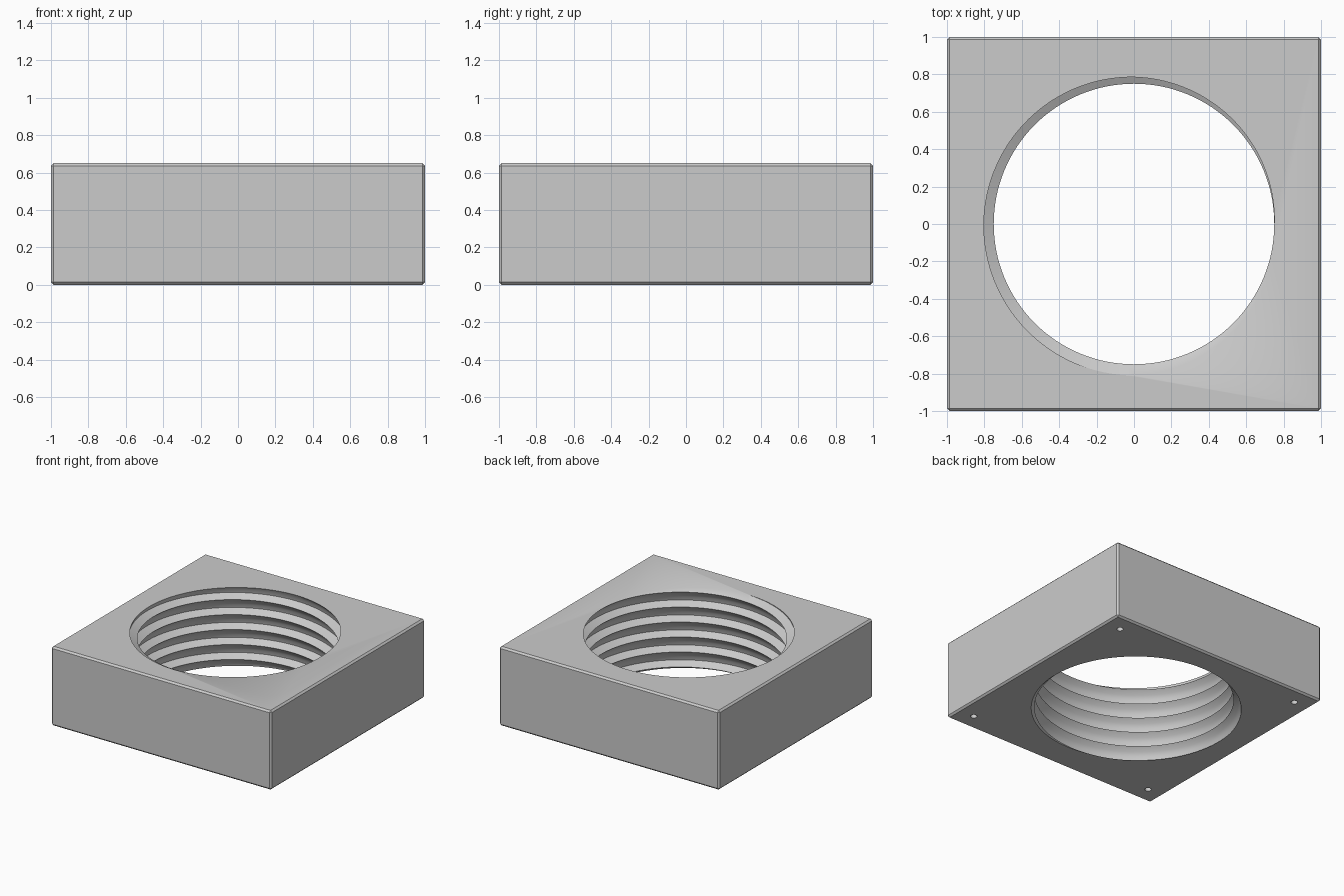
import bpy, bmesh, math
from mathutils import Matrix

if "Cube" in bpy.data.objects:
    bpy.data.objects.remove(bpy.data.objects["Cube"], do_unlink=True)

HEIGHT, CHAMFER, PITCH, STEPS = 0.65, 0.014, 0.123, 128
# thread radius through one pitch, going up: shallow upper flank, curved lower flank
PROFILE = [(0, 0.75), (0.25, 0.81), (0.5, 0.803), (0.75, 0.785)]

grey = bpy.data.materials.new("plain grey")
grey.use_nodes = True
colour = (0.6, 0.6, 0.6, 1)
grey.diffuse_color = colour
grey.node_tree.nodes["Principled BSDF"].inputs["Base Color"].default_value = colour


def finish(bm, name):
    bmesh.ops.recalc_face_normals(bm, faces=bm.faces)
    mesh = bpy.data.meshes.new(name)
    bm.to_mesh(mesh)
    bm.free()
    mesh.materials.append(grey)
    obj = bpy.data.objects.new(name, mesh)
    bpy.context.collection.objects.link(obj)
    return obj


def subtract(target, cutter):
    mod = target.modifiers.new("cut", 'BOOLEAN')
    mod.operation, mod.solver, mod.object = 'DIFFERENCE', 'EXACT', cutter
    bpy.context.view_layer.objects.active = target
    bpy.ops.object.modifier_apply(modifier=mod.name)
    bpy.data.objects.remove(cutter, do_unlink=True)


# square block with small chamfers
bm = bmesh.new()
bmesh.ops.create_cube(bm, size=1, matrix=Matrix.Translation((0, 0, HEIGHT / 2))
                      @ Matrix.Diagonal((2, 2, HEIGHT, 1)))
bmesh.ops.bevel(bm, geom=bm.edges[:], offset=CHAMFER, segments=1, affect='EDGES')
block = finish(bm, "threaded_block")

# helical thread core, running past both faces of the block
bm = bmesh.new()
columns = []
for i in range(STEPS):
    turn = i / STEPS
    a = turn * math.tau
    columns.append([bm.verts.new((r * math.cos(a), r * math.sin(a), HEIGHT + PITCH * (k + u + turn)))
                    for k in range(-8, 3) for u, r in PROFILE])
columns.append(columns[0][len(PROFILE):])  # the last column joins one turn higher
for left, right in zip(columns, columns[1:]):
    for j in range(min(len(left), len(right)) - 1):
        bm.faces.new((left[j], right[j], right[j + 1], left[j + 1]))
# close the ends with fans
rim = [e for e in bm.edges if e.is_boundary]
for is_top, z in ((True, HEIGHT + 4 * PITCH), (False, -4 * PITCH)):
    tip = bm.verts.new((0, 0, z))
    for e in rim:
        if (e.verts[0].co.z > HEIGHT / 2) == is_top:
            bm.faces.new((*e.verts, tip))
subtract(block, finish(bm, "thread_cutter"))

# four blind screw holes in the underside
bm = bmesh.new()
for x in (-0.857, 0.857):
    for y in (-0.857, 0.857):
        bmesh.ops.create_cone(bm, cap_ends=True, segments=32, radius1=0.025, radius2=0.025,
                              depth=0.4, matrix=Matrix.Translation((x, y, 0)))
subtract(block, finish(bm, "screw_hole_cutter"))

block.select_set(True)
bpy.context.view_layer.objects.active = block
bpy.ops.object.shade_smooth_by_angle(angle=math.radians(30))
